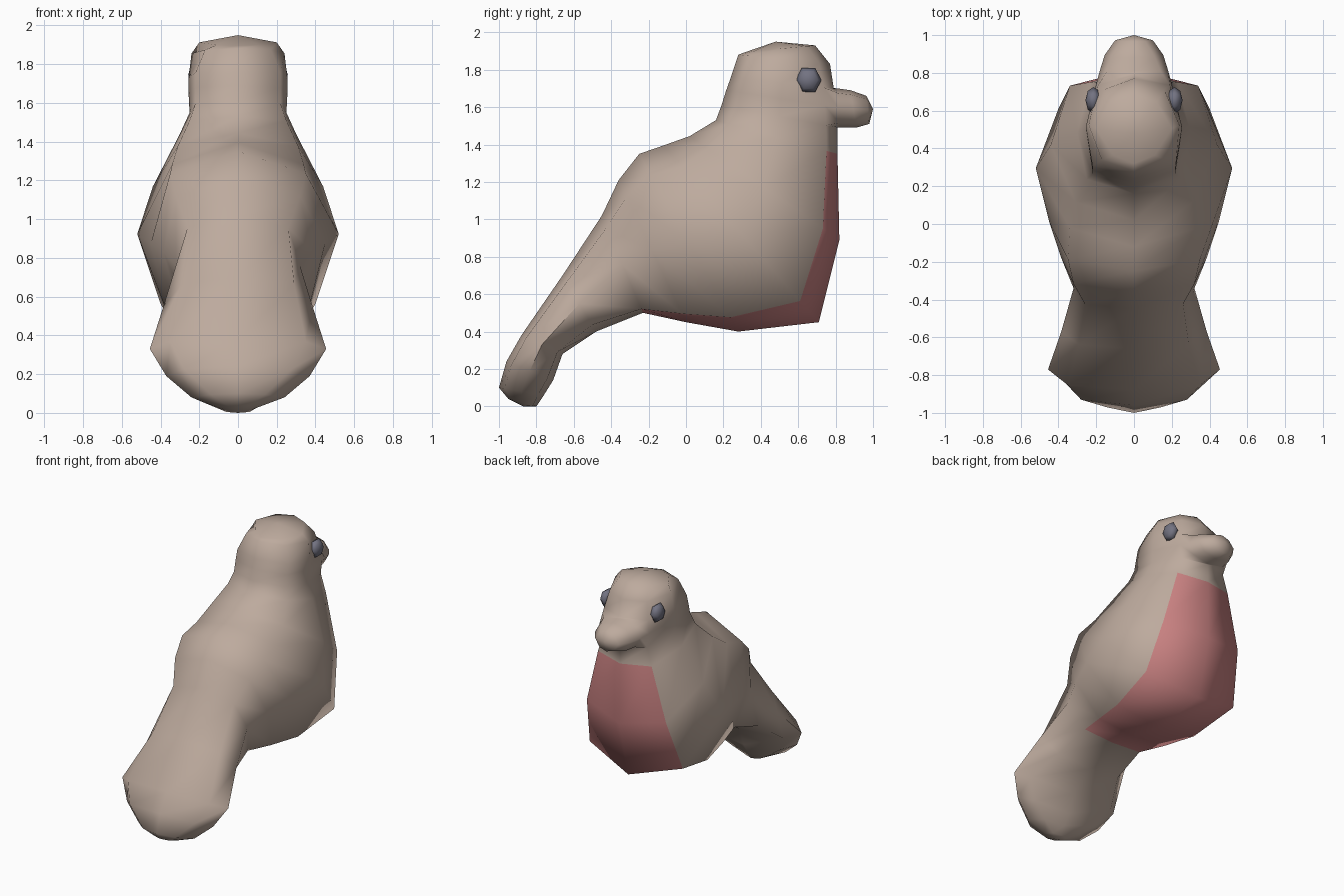
import bpy
import bmesh
import math
from mathutils import Matrix, Vector

if "Cube" in bpy.data.objects:
    bpy.data.objects.remove(bpy.data.objects["Cube"])


def make_material(name, colour):
    mat = bpy.data.materials.new(name)
    mat.use_nodes = True
    rgba = (*colour, 1.0)
    mat.diffuse_color = rgba
    mat.node_tree.nodes["Principled BSDF"].inputs["Base Color"].default_value = rgba
    return mat


brown = make_material("soft brown", (0.51, 0.405, 0.34))
rose = make_material("breast rose", (0.58, 0.22, 0.22))
slate = make_material("eye slate", (0.17, 0.17, 0.22))


def finish(name, bm, materials):
    """Turn a bmesh into a smooth shaded object."""
    bmesh.ops.recalc_face_normals(bm, faces=bm.faces)
    mesh = bpy.data.meshes.new(name)
    bm.to_mesh(mesh)
    bm.free()
    for mat in materials:
        mesh.materials.append(mat)
    obj = bpy.data.objects.new(name, mesh)
    bpy.context.collection.objects.link(obj)
    bpy.ops.object.select_all(action='DESELECT')
    obj.select_set(True)
    bpy.context.view_layer.objects.active = obj
    bpy.ops.object.shade_smooth_by_angle(angle=math.radians(80))
    return obj


def add_ring(bm, section):
    """Eight-sided ring between an upper and a lower centre-line point.
    section: upper y, z, lower y, z, half widths above, middle, below,
    and optionally how far down the lower side points sit."""
    uy, uz, ly, lz, above, middle, below, low = (*section, 0.88)[:8]
    upper, lower = Vector((0, uy, uz)), Vector((0, ly, lz))
    half = [(0.12, above), (0.5, middle), (low, below)]
    outline = [(0, 0)] + half + [(1, 0)] + [(t, -w) for t, w in reversed(half)]
    return [bm.verts.new(upper.lerp(lower, t) + Vector((w, 0, 0))) for t, w in outline]


def skin(bm, rings, painted=(), opened=()):
    """Join rings; the lower faces of a span can be painted or left open."""
    for span, (one, two) in enumerate(zip(rings, rings[1:])):
        for j in range(len(one)):
            k = (j + 1) % len(one)
            is_lower = j in (3, 4)
            if is_lower and span in opened:
                continue
            face = bm.faces.new((one[j], one[k], two[k], two[j]))
            face.material_index = int(is_lower and span in painted)


def close(bm, ring, tip):
    point = bm.verts.new(tip)
    for j in range(len(ring)):
        bm.faces.new((ring[j], ring[(j + 1) % len(ring)], point))


# Body: tail fan, breast and back, then neck and head in one skin
tail = [
    (-0.95, 0.04, -0.80, 0.00, 0.05, 0.08, 0.06),
    (-1.00, 0.10, -0.76, 0.06, 0.14, 0.24, 0.16),
    (-0.96, 0.24, -0.71, 0.14, 0.28, 0.37, 0.27),
    (-0.88, 0.38, -0.66, 0.28, 0.35, 0.455, 0.36),
    (-0.66, 0.70, -0.48, 0.40, 0.29, 0.385, 0.27),
]
trunk = [
    (-0.45, 1.02, -0.23, 0.50, 0.26, 0.32, 0.25, 0.96),
    (-0.36, 1.21, 0.00, 0.45, 0.32, 0.385, 0.30, 0.94),
    (-0.25, 1.35, 0.28, 0.40, 0.35, 0.45, 0.35, 0.92),
    (-0.12, 1.395, 0.71, 0.45, 0.34, 0.52, 0.40),
    (0.02, 1.445, 0.82, 0.89, 0.31, 0.44, 0.34, 0.89),
    (0.16, 1.53, 0.81, 1.35, 0.25, 0.30, 0.23, 0.91),
]
head = [
    (0.19, 1.61, 0.81, 1.49, 0.22, 0.25, 0.19, 0.9),
    (0.215, 1.69, 0.80, 1.60, 0.22, 0.255, 0.20, 0.9),
    (0.24, 1.76, 0.79, 1.70, 0.22, 0.255, 0.19, 0.9),
    (0.28, 1.88, 0.77, 1.83, 0.17, 0.24, 0.16),
    (0.32, 1.895, 0.69, 1.93, 0.11, 0.20, 0.12),
]
bm = bmesh.new()
rings = [add_ring(bm, s) for s in tail + trunk + head]
neck = len(tail) + len(trunk)
skin(bm, rings, painted=range(len(tail), neck - 1), opened=(neck, neck + 1))
close(bm, rings[0], (0, -0.87, 0.0))
close(bm, rings[-1], (0, 0.48, 1.95))

# Beak: grows out of the opening left in the face
chin, cheek, brow = rings[neck:neck + 3]
opening = [brow[4], brow[3], cheek[3], chin[3], chin[4], chin[5], cheek[5], brow[5]]
beak = [
    (0.81, 1.70, 0.82, 1.49, 0.14, 0.18, 0.13),
    (0.88, 1.69, 0.91, 1.49, 0.11, 0.155, 0.11),
    (0.965, 1.66, 0.98, 1.51, 0.06, 0.10, 0.06),
]
beak_rings = [opening] + [add_ring(bm, s) for s in beak]
skin(bm, beak_rings)
close(bm, beak_rings[-1], (0, 1.0, 1.59))
bm.verts.remove(cheek[4])
finish("body", bm, [brown, rose])

# Eyes: faceted beads on both sides of the head
for side, name in ((1, "left_eye"), (-1, "right_eye")):
    bm = bmesh.new()
    place = (Matrix.Translation((side * 0.215, 0.655, 1.745))
             @ Matrix.Diagonal((0.042, 0.07, 0.075, 1))
             @ Matrix.Rotation(math.pi / 2, 4, 'Y'))
    bmesh.ops.create_uvsphere(bm, u_segments=6, v_segments=4, radius=1, matrix=place)
    finish(name, bm, [slate])
